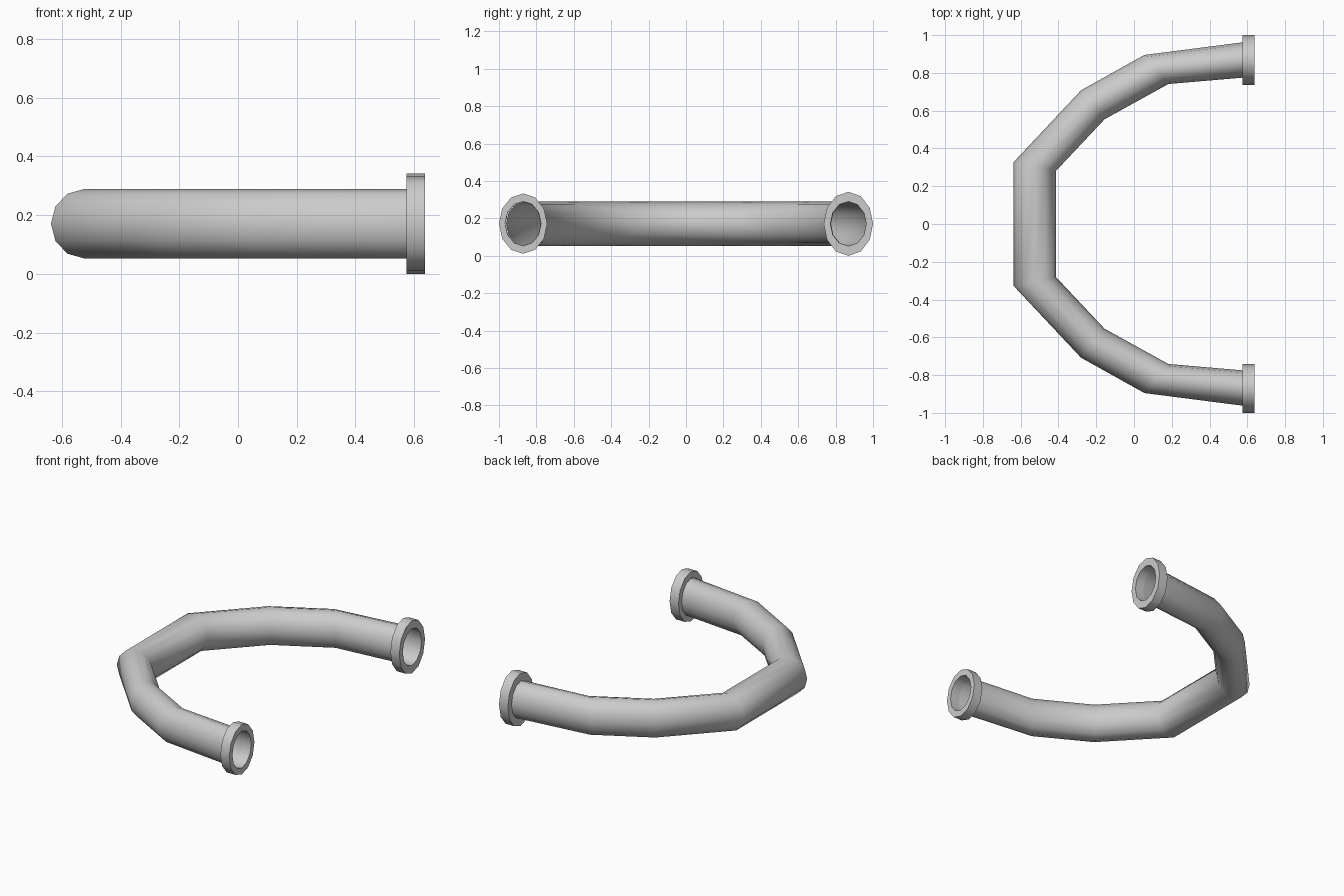
import bpy, bmesh, math

if "Cube" in bpy.data.objects:
    bpy.data.objects.remove(bpy.data.objects["Cube"])

SIDES = 12


def loft(name, rings, closed=False):
    """Skin a list of rings; each ring = (outer xy, inner xy, centre z, z radius)."""
    bm = bmesh.new()
    loops = []
    for (ox, oy), (ix, iy), zc, rz in rings:
        cx, cy = (ox + ix) / 2, (oy + iy) / 2
        hx, hy = (ox - ix) / 2, (oy - iy) / 2
        loop = []
        for k in range(SIDES):
            a = 2 * math.pi * k / SIDES
            c, s = math.cos(a), math.sin(a)
            loop.append(bm.verts.new((cx + hx * c, cy + hy * c, zc + rz * s)))
        loops.append(loop)
    pairs = list(zip(loops, loops[1:]))
    if closed:
        pairs.append((loops[-1], loops[0]))
    for a, b in pairs:
        for k in range(SIDES):
            n = (k + 1) % SIDES
            bm.faces.new((a[k], a[n], b[n], b[k]))
    bmesh.ops.recalc_face_normals(bm, faces=bm.faces)
    mesh = bpy.data.meshes.new(name)
    bm.to_mesh(mesh)
    bm.free()
    obj = bpy.data.objects.new(name, mesh)
    bpy.context.collection.objects.link(obj)
    bpy.ops.object.select_all(action='DESELECT')
    obj.select_set(True)
    bpy.context.view_layer.objects.active = obj
    bpy.ops.object.shade_smooth_by_angle(angle=math.radians(50))
    return obj


# Bent pipe: outer and inner corner of each mitre, from the middle to one end
half = [((-0.637, 0.328), (-0.412, 0.282)),
        ((-0.28, 0.708), (-0.155, 0.555)),
        ((0.055, 0.895), (0.182, 0.741)),
        ((0.577, 0.962), (0.577, 0.775))]
RZ = 0.118
rings = [((ox, -oy), (ix, -iy), 0.171, RZ) for (ox, oy), (ix, iy) in reversed(half)]
rings += [(o, i, 0.171, RZ) for o, i in half]
loft("bent_pipe", rings)


# End flanges: elliptical collars with an open bore
def flange(name, yc, zc, ry, rz):
    x0, x1 = 0.574, 0.637
    sy = math.copysign(1, yc)

    def ring(x, y_rad, z_rad):
        return ((x, yc + sy * y_rad), (x, yc - sy * y_rad), zc, z_rad)

    loft(name, [ring(x0, ry, rz), ring(x1, ry, rz),
                ring(x1, 0.096, 0.119), ring(x0, 0.094, 0.118)], closed=True)


flange("flange_left", 0.868, 0.171, 0.132, 0.171)
flange("flange_right", -0.871, 0.172, 0.129, 0.161)
